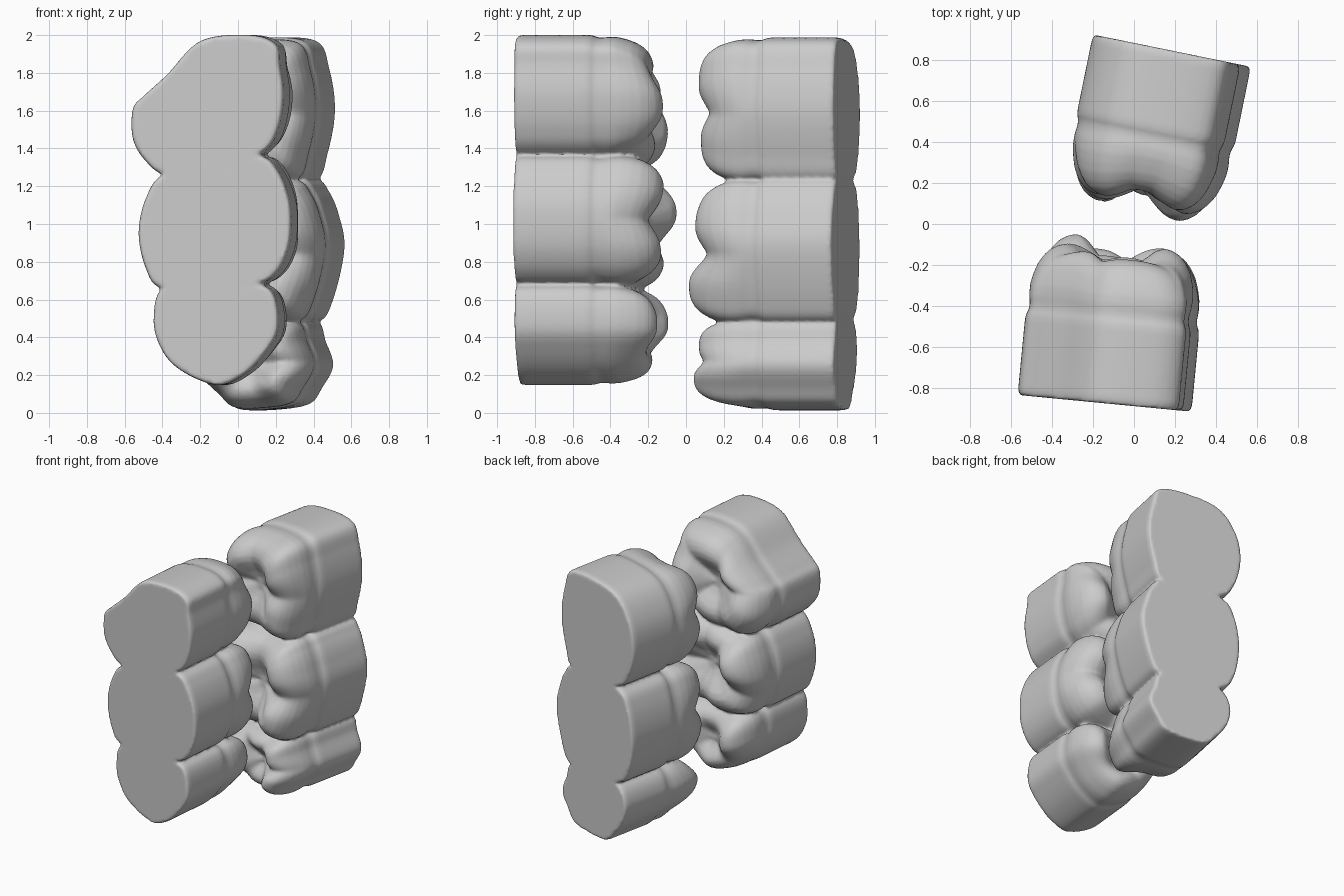
import bpy, bmesh, math
from mathutils import Vector

if "Cube" in bpy.data.objects:
    bpy.data.objects.remove(bpy.data.objects["Cube"])

# (height fraction above the margin, inward scale) from wall to central fossa
CROWN = [(0, .965), (.1, .96), (.25, .985), (.4, .99), (.55, .97), (.7, .93), (.82, .87), (.91, .8),
         (.97, .71), (1.0, .61), (.97, .5), (.88, .38), (.78, .26), (.7, .13)]


def smooth_loop(pts, n=8):
    """Closed Catmull-Rom curve through the outline points."""
    pts = [Vector(p) for p in pts]
    out, m = [], len(pts)
    for i in range(m):
        a, b, c, d = (pts[(i + k) % m] for k in (-1, 0, 1, 2))
        for j in range(n):
            t = j / n
            out.append(0.5 * (2 * b + (c - a) * t + (2 * a - 5 * b + 4 * c - d) * t * t
                              + (3 * b - a - 3 * c + d) * t ** 3))
    return out


def tooth(bm, base, d, outline, cusps, margin=.42, low=.68):
    """Straight root block with a cusped crown, grown along d from a flat base."""
    loop = smooth_loop(outline)
    xs, zs = [p.x for p in loop], [p.y for p in loop]
    c = Vector(((min(xs) + max(xs)) / 2, (min(zs) + max(zs)) / 2))

    def place(p, t):
        y = base[1] - (p.x - base[0]) * d.x / d.y
        return Vector((p.x, y, p.y)) + d * t

    def cusp(p):
        a = math.atan2(p.y - c.y, p.x - c.x)
        best = 0
        for deg, h in cusps:
            da = a - math.radians(deg)
            da = math.atan2(math.sin(da), math.cos(da))
            best = max(best, (h - low) * math.exp(-abs(da / .6) ** 2.6))
        return best

    rings = []
    for t, s in [(0, .975), (.012, .99), (.035, 1), (.2, 1), (margin - .05, 1), (margin - .02, .99)]:
        rings.append([bm.verts.new(place(c + (p - c) * s, t)) for p in loop])
    for f, s in CROWN:
        ring = []
        for p in loop:
            k = cusp(p)
            ease = min(1, max(0, (f - .1) / .5))
            scale = s * (1 - ease * (.06 - .6 * min(k, .1)))
            t = margin + (low + k - margin) * f
            if s < .55:                     # blend ridges into the fossa
                w = s / .55
                t = t * w + (margin + (low + .05 - margin) * f) * (1 - w)
            ring.append(bm.verts.new(place(c + (p - c) * scale, t)))
        rings.append(ring)
    n = len(loop)
    faces = [bm.faces.new((r[i], r[(i + 1) % n], q[(i + 1) % n], q[i]))
             for r, q in zip(rings, rings[1:]) for i in range(n)]
    for ring, t in ((rings[0], 0), (rings[-1], margin + (low + .05 - margin) * .68)):
        v = bm.verts.new(place(c, t))
        faces += [bm.faces.new((ring[i], ring[(i + 1) % n], v)) for i in range(n)]
    bmesh.ops.recalc_face_normals(bm, faces=faces)


def jaw(name, base, d, teeth):
    """Fuse a row of three teeth into one skin."""
    bm = bmesh.new()
    for outline, cusps in teeth:
        tooth(bm, base, Vector(d).normalized(), outline, cusps)
    me = bpy.data.meshes.new(name)
    bm.to_mesh(me)
    bm.free()
    ob = bpy.data.objects.new(name, me)
    bpy.context.collection.objects.link(ob)
    r = ob.modifiers.new("fuse", 'REMESH')
    r.mode = 'VOXEL'
    r.voxel_size = .012
    r.use_smooth_shade = True
    s = ob.modifiers.new("soften", 'SMOOTH')
    s.factor, s.iterations = .5, 2


# Front row, top to bottom
front_top = [(.24, 1.68), (.22, 1.84), (.2, 1.95), (.06, 2.0), (-.2, 1.97), (-.38, 1.79), (-.5, 1.68),
             (-.56, 1.61), (-.56, 1.45), (-.49, 1.33), (-.38, 1.26), (-.1, 1.26), (.13, 1.38), (.21, 1.5)]
front_mid = [(.28, .98), (.27, 1.13), (.21, 1.28), (.12, 1.36), (-.1, 1.36), (-.39, 1.27), (-.49, 1.14),
             (-.53, .95), (-.49, .76), (-.41, .66), (-.15, .63), (.1, .68), (.2, .74), (.26, .85)]
front_low = [(.21, .45), (.19, .62), (.1, .68), (-.15, .69), (-.4, .66), (-.45, .5), (-.42, .36),
             (-.34, .25), (-.2, .17), (-.08, .15), (.05, .22), (.15, .33)]
jaw("front_tooth_row", (-.145, -.875), (.096, .995, 0), [
    (front_top, [(0, .78), (70, .71), (150, .73), (215, .76), (290, .72)]),
    (front_mid, [(45, .78), (-35, .77), (110, .72), (165, .81), (240, .75)]),
    (front_low, [(15, .75), (165, .77), (260, .7)])])

# Back row, top to bottom
back_top = [(.52, 1.6), (.49, 1.82), (.42, 1.97), (.15, 1.98), (-.05, 1.92), (-.17, 1.75), (-.2, 1.55),
            (-.15, 1.35), (-.05, 1.24), (.2, 1.21), (.42, 1.23), (.48, 1.37)]
back_mid = [(.57, .87), (.54, 1.05), (.49, 1.17), (.42, 1.24), (.2, 1.25), (-.06, 1.22), (-.15, 1.1),
            (-.19, .87), (-.15, .62), (-.05, .5), (.2, .47), (.43, .48), (.51, .6)]
back_low = [(.51, .25), (.47, .38), (.42, .49), (.2, .51), (-.04, .49), (-.12, .36), (-.09, .21),
            (0, .09), (.08, .02), (.25, .02), (.39, .05), (.45, .13)]
jaw("back_tooth_row", (.19, .845), (-.2, -.98, 0), [
    (back_top, [(38, .76), (-42, .75), (90, .7), (135, .76), (215, .76)]),
    (back_mid, [(35, .77), (-48, .81), (140, .78), (215, .79)]),
    (back_low, [(30, .76), (-30, .79), (90, .72), (180, .79)])])
